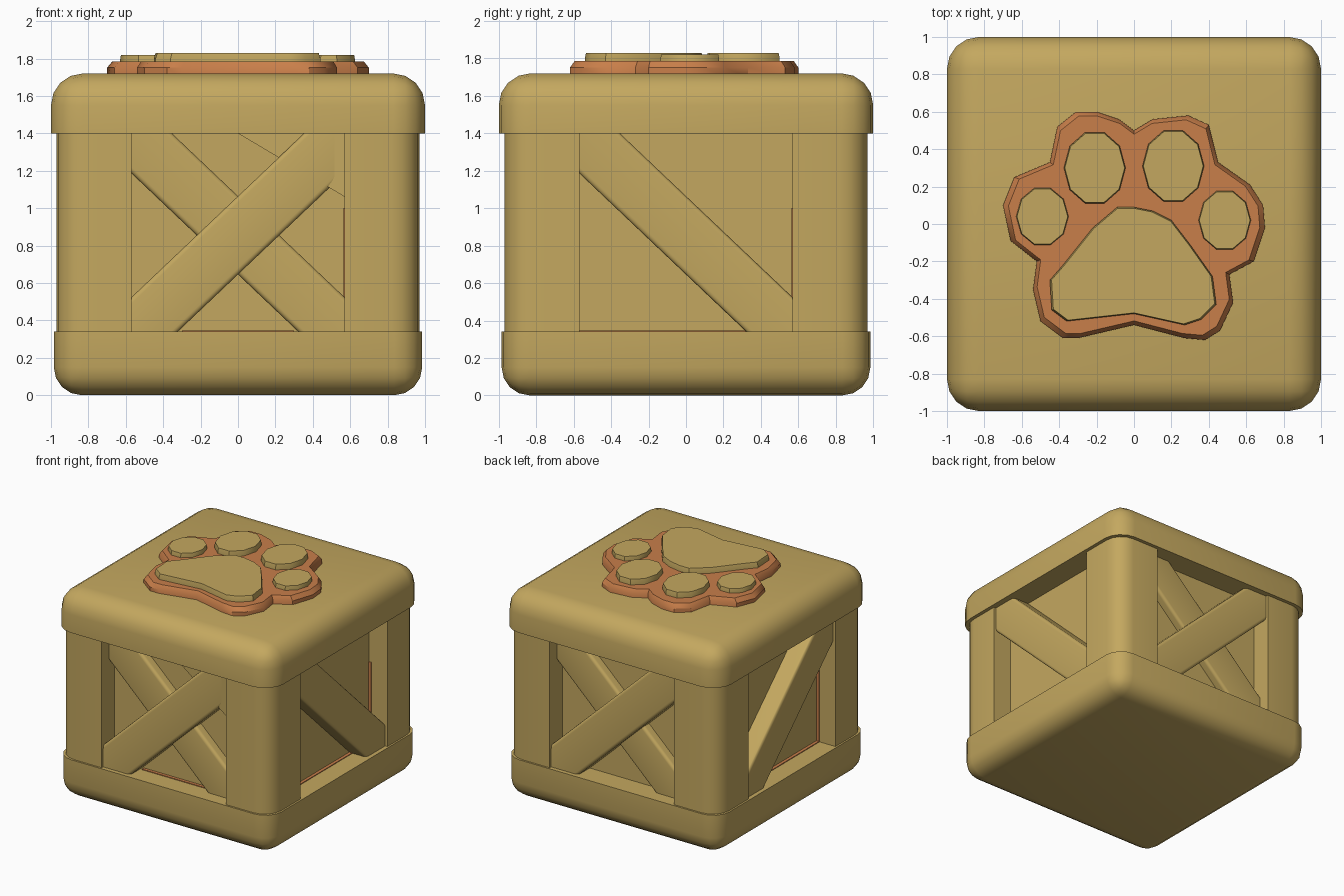
import bpy, bmesh, math
from mathutils import Matrix, Vector

if "Cube" in bpy.data.objects:
    bpy.data.objects.remove(bpy.data.objects["Cube"])


def material(name, rgb):
    m = bpy.data.materials.new(name)
    m.diffuse_color = (*rgb, 1)
    m.use_nodes = True
    m.node_tree.nodes["Principled BSDF"].inputs["Base Color"].default_value = m.diffuse_color
    return m


TAN = material("tan wood", (0.55, 0.39, 0.115))
ORANGE = material("orange paint", (0.58, 0.21, 0.068))


def finish(bm, name, mat, smooth=True):
    bmesh.ops.recalc_face_normals(bm, faces=bm.faces[:])
    me = bpy.data.meshes.new(name)
    bm.to_mesh(me)
    bm.free()
    me.materials.append(mat)
    ob = bpy.data.objects.new(name, me)
    bpy.context.collection.objects.link(ob)
    if smooth:
        bpy.ops.object.select_all(action='DESELECT')
        ob.select_set(True)
        bpy.context.view_layer.objects.active = ob
        bpy.ops.object.shade_smooth_by_angle(angle=math.radians(35))
    return ob


def box(name, lo, hi, mat=TAN, radius=0, rule=None, matrix=None):
    """Box between two corners; edges whose midpoint passes the rule are rounded."""
    lo, hi = Vector(lo), Vector(hi)
    bm = bmesh.new()
    bmesh.ops.create_cube(bm, size=1)
    for v in bm.verts:
        v.co = Vector([(lo[i] + hi[i]) / 2 + v.co[i] * (hi[i] - lo[i]) for i in range(3)])
    if radius:
        edges = [e for e in bm.edges if rule((e.verts[0].co + e.verts[1].co) / 2)]
        bmesh.ops.bevel(bm, geom=edges, offset=radius, segments=4, profile=0.5, affect='EDGES')
    if matrix:
        bm.transform(matrix)
    return finish(bm, name, mat)


def slab(name, pts, z0, z1, mat, inset=0.0):
    """Outline extruded upward, with its top rim pulled in."""
    bm = bmesh.new()
    n = len(pts)
    cx, cy = sum(p[0] for p in pts) / n, sum(p[1] for p in pts) / n
    rings = []
    for z, s in ((z0, 1), (z0 + (z1 - z0) * 0.6, 1), (z1, 1 - inset)):
        rings.append([bm.verts.new((cx + (x - cx) * s, cy + (y - cy) * s, z)) for x, y in pts])
    for a, b in zip(rings, rings[1:]):
        for i in range(n):
            bm.faces.new((a[i], a[(i + 1) % n], b[(i + 1) % n], b[i]))
    bm.faces.new(rings[0])
    bm.faces.new(rings[-1])
    return finish(bm, name, mat)


# Lid and base, rounded outside
box("lid", (-1, -1, 1.4), (1, 1, 1.72), radius=0.17, rule=lambda c: c.z > 1.45)
box("base", (-0.985, -0.985, 0), (0.985, 0.985, 0.34), radius=0.15, rule=lambda c: c.z < 0.3)

# Inner panels
box("inner_box", (-0.8, -0.8, 0.3), (0.8, 0.8, 1.45))

# Corner posts
for sx in (-1, 1):
    for sy in (-1, 1):
        xs, ys = sorted((sx * 0.57, sx * 0.97)), sorted((sy * 0.57, sy * 0.97))
        box("corner_post", (xs[0], ys[0], 0.3), (xs[1], ys[1], 1.45), radius=0.15,
            rule=lambda c: c.x * sx > 0.9 and c.y * sy > 0.9)


def brace(name, turn, tilt, depth):
    """Diagonal board on the side reached by turning the front about z."""
    m = (Matrix.Rotation(math.radians(turn), 4, 'Z') @ Matrix.Translation((0, 0, 0.855))
         @ Matrix.Rotation(math.radians(-tilt), 4, 'Y'))
    box(name, (-0.8, -depth, -0.152), (0.8, -0.75, 0.152), radius=0.025,
        rule=lambda c: c.y < -0.83 and abs(c.z) > 0.1, matrix=m)


# Crossed boards front and back, single boards left and right
for turn in (0, 180):
    brace("front_cross_board", turn, 43.5, 0.95)
    brace("rear_cross_board", turn, -43.5, 0.875)
brace("right_side_board", 90, -43.5, 0.95)
brace("left_side_board", 270, 43.5, 0.95)

# Slanted gusset in the upper corner of the front
bm = bmesh.new()
outer = [(0, -0.87, 1.4), (0.58, -0.96, 1.055), (0.58, -0.96, 1.41)]
a = [bm.verts.new(p) for p in outer]
b = [bm.verts.new((x, -0.78, z)) for x, y, z in outer]
bm.faces.new(a)
bm.faces.new(b)
for i in range(3):
    bm.faces.new((a[i], a[(i + 1) % 3], b[(i + 1) % 3], b[i]))
finish(bm, "front_gusset", TAN, smooth=False)

# Thin painted trim inside the recesses
for turn, half in ((0, 0.3), (90, 0.57), (270, 0.57)):
    m = Matrix.Rotation(math.radians(turn), 4, 'Z')
    box("sill_trim", (-half, -0.825, 0.335), (half, -0.79, 0.346), ORANGE, matrix=m)
    box("side_trim", (0.563, -0.825, 0.34), (0.575, -0.79, 1.0), ORANGE, matrix=m)

# Paw emblem: backing, main pad and four toes
paw = [(0, .5), (.1, .56), (.29, .58), (.4, .53), (.45, .33), (.62, .21), (.69, .1),
       (.7, -.02), (.64, -.2), (.51, -.27), (.53, -.42), (.46, -.57), (.38, -.62),
       (.27, -.61), (0, -.54), (-.3, -.61), (-.38, -.61), (-.5, -.52), (-.54, -.35),
       (-.52, -.2), (-.66, -.09), (-.7, .1), (-.64, .25), (-.45, .33), (-.41, .52),
       (-.31, .6), (-.2, .6), (-.08, .56)]
slab("paw_backing", paw, 1.70, 1.785, ORANGE, 0.04)
pad = [(-.09, .09), (0, .09), (.1, .07), (.2, .02), (.3, -.11), (.42, -.28), (.44, -.43),
       (.36, -.51), (.27, -.54), (0, -.48), (-.36, -.52), (-.44, -.46), (-.45, -.3),
       (-.38, -.22), (-.22, -.02)]
slab("paw_main_pad", pad, 1.76, 1.83, TAN, 0.02)
for x, y, rx, ry, z in ((-.21, .3, .165, .2, 1.83), (.21, .31, .165, .2, 1.83),
                        (-.49, .04, .14, .16, 1.82), (.485, .02, .14, .165, 1.82)):
    toe = [(x + rx * math.cos(i * math.tau / 10), y + ry * math.sin(i * math.tau / 10))
           for i in range(10)]
    slab("paw_toe", toe, 1.76, z, TAN, 0.03)
